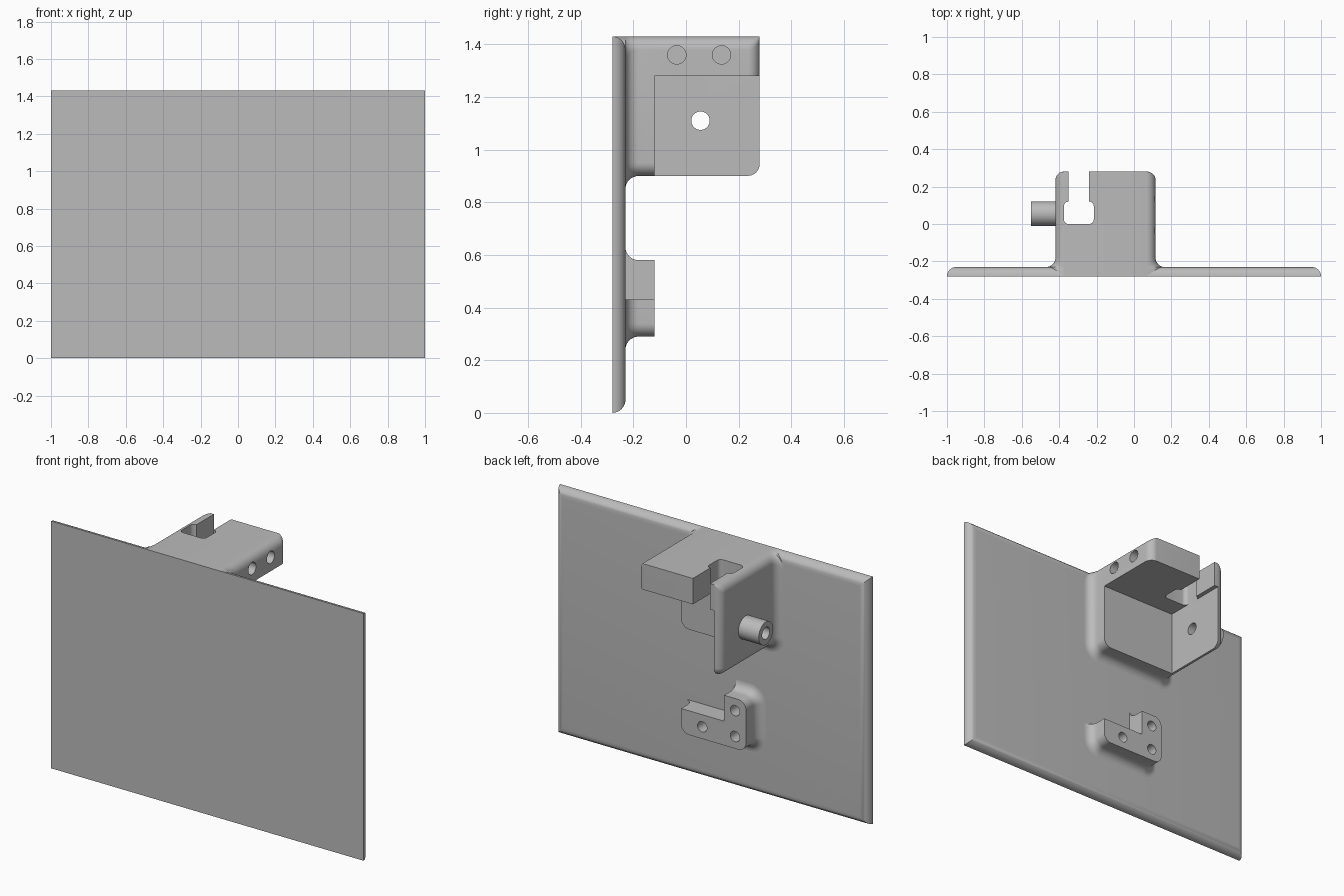
import bpy, bmesh, math
from mathutils import Matrix, Vector

if "Cube" in bpy.data.objects:
    bpy.data.objects.remove(bpy.data.objects["Cube"])

grey = bpy.data.materials.new("plain grey")
grey.diffuse_color = (0.5, 0.5, 0.5, 1)
grey.use_nodes = True
grey.node_tree.nodes["Principled BSDF"].inputs["Base Color"].default_value = grey.diffuse_color
HALF = math.pi / 2
N = 8


def make(name, bm):
    bmesh.ops.recalc_face_normals(bm, faces=bm.faces)
    me = bpy.data.meshes.new(name)
    bm.to_mesh(me)
    bm.free()
    me.materials.append(grey)
    ob = bpy.data.objects.new(name, me)
    bpy.context.collection.objects.link(ob)
    return ob


def outline(a0, a1, b0, b1, r):
    """Rounded rectangle, square-cornered if r is 0."""
    if r == 0:
        return [(a0, b0), (a1, b0), (a1, b1), (a0, b1)]
    pts = []
    for i, (a, b) in enumerate([(a1 - r, b1 - r), (a0 + r, b1 - r),
                                (a0 + r, b0 + r), (a1 - r, b0 + r)]):
        for k in range(N + 1):
            t = HALF * (i + k / N)
            pts.append((a + r * math.cos(t), b + r * math.sin(t)))
    return pts


def loft(name, rings, axis="y"):
    """Rings are (a0, a1, b0, b1, corner radius, depth along the axis)."""
    bm = bmesh.new()
    loops = []
    for *rect, d in rings:
        loops.append([bm.verts.new((a, d, b) if axis == "y" else (a, b, d))
                      for a, b in outline(*rect)])
    n = len(loops[0])
    for p, q in zip(loops, loops[1:]):
        for i in range(n):
            j = (i + 1) % n
            bm.faces.new((p[i], p[j], q[j], q[i]))
    bm.faces.new(loops[0])
    bm.faces.new(loops[-1])
    return make(name, bm)


def box(x0, x1, y0, y1, z0, z1, r=0):
    return loft("cutter", [(x0, x1, y0, y1, r, z0), (x0, x1, y0, y1, r, z1)], "z")


def cylinder(name, axis, start, end, u, v, r):
    """Cylinder along x (u=y, v=z) or along y (u=x, v=z)."""
    bm = bmesh.new()
    mid = (start + end) / 2
    if axis == "x":
        m = Matrix.Translation(Vector((mid, u, v))) @ Matrix.Rotation(HALF, 4, "Y")
    else:
        m = Matrix.Translation(Vector((u, mid, v))) @ Matrix.Rotation(HALF, 4, "X")
    bmesh.ops.create_cone(bm, cap_ends=True, segments=32, radius1=r, radius2=r,
                          depth=abs(end - start), matrix=m)
    return make(name, bm)


def cut(ob, cutters):
    bpy.context.view_layer.objects.active = ob
    for c in cutters:
        c.hide_render = True
        mod = ob.modifiers.new("cut", "BOOLEAN")
        mod.operation, mod.solver, mod.object = "DIFFERENCE", "EXACT", c
        bpy.ops.object.modifier_apply(modifier=mod.name)
        bpy.data.objects.remove(c)


def boss_rings(x0, x1, z0, z1, r, top, end, end_round):
    """Boss standing on the plate: concave fillet at the foot, optional rounded end."""
    profile = [(0.05, -0.2795)]
    for k in range(N + 1):
        t = HALF * k / N
        profile.append((0.05 * (1 - math.sin(t)), -0.18 - 0.05 * math.cos(t)))
    if end_round:
        for k in range(N + 1):
            t = HALF * k / N
            profile.append((-end_round * (1 - math.cos(t)),
                            end - end_round * (1 - math.sin(t))))
    else:
        profile.append((0, end))
    return [(x0 - o, x1 + o, z0 - o, z1 + max(o * top, min(o, 0)), r + o, y)
            for o, y in profile]


# Plate with quarter-round rear edges
rings = []
for k in range(N + 1):
    t = HALF * k / N
    o = 0.05 * (1 - math.cos(t))
    rings.append((-1 + o, 1 - o, o, 1.43 - o, 0, -0.28 + 0.05 * math.sin(t)))
plate = loft("plate", rings)

# Upper housing: front block, overhanging arm and thin side wall
housing = loft("housing", boss_rings(-0.42, 0.115, 0.9, 1.43, 0.05, 0, 0.28, 0.045))
cut(housing, [
    box(-0.375, 0.3, -0.12, 0.4, 0.7, 1.28),             # open cavity
    box(-0.35, -0.24, 0.08, 0.4, 1.2, 1.6),              # slot
    box(-0.375, -0.215, 0.0, 0.12, 1.2, 1.6, 0.025),     # wide pocket
    cylinder("cutter", "x", -0.6, -0.3, 0.055, 1.11, 0.035),
    cylinder("cutter", "x", -0.1, 0.3, -0.035, 1.36, 0.035),
    cylinder("cutter", "x", -0.1, 0.3, 0.135, 1.36, 0.035),
])

# Tube on the outside of the side wall
tube = cylinder("side_tube", "x", -0.55, -0.41, 0.055, 1.11, 0.066)
cut(tube, [cylinder("cutter", "x", -0.7, -0.3, 0.055, 1.11, 0.035)])

# Lower L-shaped bracket with three screw holes
bracket = loft("bracket", boss_rings(-0.30, 0.115, 0.29, 0.58, 0.05, 1, -0.12, 0))
cut(bracket, [box(-0.16, 0.4, -0.24, 0.1, 0.43, 0.8)] + [
    cylinder("cutter", "y", -0.22, 0.0, x, z, 0.03)
    for x, z in [(-0.23, 0.36), (-0.23, 0.51), (-0.02, 0.36)]])

# Smooth rounded areas, keep crisp edges
for ob in (plate, housing, tube, bracket):
    bpy.ops.object.select_all(action="DESELECT")
    ob.select_set(True)
    bpy.context.view_layer.objects.active = ob
    bpy.ops.object.shade_smooth_by_angle(angle=math.radians(30))
